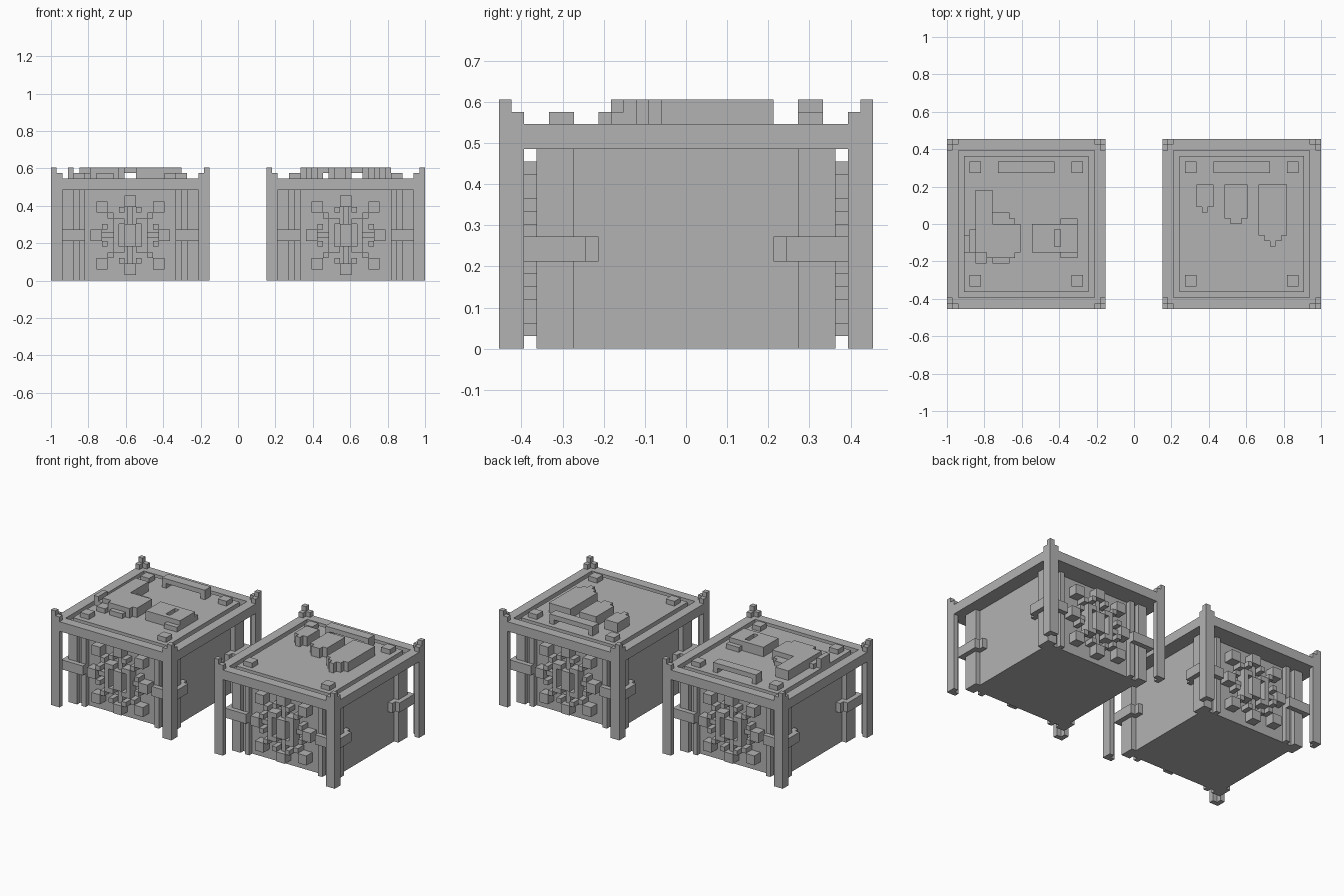
import bpy, bmesh
from mathutils import Vector

U = 2 / 66          # block size: everything sits on a small cube grid

cube = bpy.data.objects.get("Cube")
if cube:
    bpy.data.objects.remove(cube)

grey = bpy.data.materials.new("plain grey")
grey.use_nodes = True
grey.diffuse_color = (0.45, 0.45, 0.45, 1)
grey.node_tree.nodes["Principled BSDF"].inputs["Base Color"].default_value = (0.45, 0.45, 0.45, 1)


def part(name, boxes, cx, sx=(1,), sy=(1,)):
    """One object from blocks (x0, x1, y0, y1, z0, z1), mirrored by the signs."""
    bm = bmesh.new()
    for x0, x1, y0, y1, z0, z1 in boxes:
        for i in sx:
            for j in sy:
                size = Vector((x1 - x0, y1 - y0, z1 - z0))
                mid = Vector(((x0 + x1) / 2 * i + cx, (y0 + y1) / 2 * j, (z0 + z1) / 2))
                for v in bmesh.ops.create_cube(bm, size=1)["verts"]:
                    v.co = (v.co * size + mid) * U
    mesh = bpy.data.meshes.new(name)
    bm.to_mesh(mesh)
    bm.free()
    mesh.materials.append(grey)
    obj = bpy.data.objects.new(name, mesh)
    bpy.context.collection.objects.link(obj)


def snowflake():
    """Blocks for one quarter of the ornament on the end walls."""
    def both(x0, x1, z0, z1, front=13):
        return [(x0, x1, 11, front, 8 + z0, 8 + z1), (x0, x1, 11, front, 8 - z1, 8 - z0)]
    return (both(0, 1, 5, 7)          # top and bottom tips
            + both(4, 6, 4, 6)        # diagonal tips
            + both(5, 7, 0, 1)        # side tips
            + both(3, 4, 3, 4)        # diagonal links
            + both(2, 3, 0, 3)        # ring sides
            + both(1, 2, 2, 3)        # ring corners
            + both(0, 1, 0, 2)        # centre bar
            + both(0, .5, 2, 5, 12)   # spokes
            + both(3, 5, 0, .5, 12)
            + both(1, 2, 4, 5)        # small twigs
            + both(4, 5, 1, 2))


BOTH = (1, -1)
for side, cx in (("right", -19), ("left", 19)):
    def add(name, boxes, sx=BOTH, sy=BOTH):
        part(side + "_" + name, boxes, cx, sx, sy)

    # crate body with raised corner strips
    add("body", [(-11, 11, -11, 11, 0, 16)], (1,), (1,))
    add("corner_strips", [(10, 12, 9, 12, 0, 16), (8, 9, 10, 12, 0, 16)])

    # rim with a groove around the lid
    add("rim_base", [(-14, 14, -15, 15, 16, 17)], (1,), (1,))
    add("rim_ends", [(-14, 14, 13, 15, 17, 18)], (1,))
    add("rim_sides", [(12, 14, -13, 13, 17, 18)], BOTH, (1,))
    add("lid", [(-11, 11, -12, 12, 17, 18)], (1,), (1,))

    # angled corner posts with stepped finials
    add("posts", [(13, 14, 13, 15, 0, 16), (12, 13, 14, 15, 0, 16)])
    add("finials", [(13, 14, 14, 15, 18, 20), (12, 13, 14, 15, 18, 19),
                    (13, 14, 13, 14, 18, 19)])

    # brackets hooked around the corner strips
    add("brackets", [(8, 13, 12, 13, 7, 9), (12, 13, 8, 12, 7, 9), (11, 12, 7, 8, 7, 9),
                     (12, 13, 8, 9, 7, 9), (11, 12, 8, 9, 7, 9)])

    add("snowflakes", snowflake())

    # lid fittings
    add("lid_studs", [(8, 10, 9, 11, 18, 19)])
    add("handle", [(-5, 5, 9, 11, 19, 20), (-5, -4, 9, 11, 18, 19), (4, 5, 9, 11, 18, 19)],
        (1,), (1,))

# three icicles on the left lid
icicles = [(-8, -5, 3, 7), (-7, -6, 2, 3),
           (-3, 1, 1, 7), (-2, 0, 0, 1),
           (3, 8, -2, 7), (4, 7, -3, -2), (5, 6, -4, -3)]
part("left_icicles", [b + (18, 20) for b in icicles], 19)

# mitten-like figure and block on the right lid
figure = [(-9, -6, -1, 6, 20), (-6, -3, 0, 2, 19), (-3, -2, 0, 1, 19),
          (-9, -1, -5, 0, 20), (-10, -9, -5, -1, 19), (-11, -10, -5, -2, 20),
          (-9, -7, -7, -5, 19), (-7, -2, -6, -5, 20), (-6, -3, -7, -6, 19)]
part("right_figure", [(a, b, c, d, 18, z) for a, b, c, d, z in figure], -19)
block = [(1, 5, -5, 0, 20), (5, 6, -5, -4, 20), (5, 6, -1, 0, 20), (5, 6, -4, -1, 19),
         (6, 9, -5, 0, 20), (6, 9, 0, 1, 19), (6, 9, -6, -5, 19)]
part("right_block", [(a, b, c, d, 18, z) for a, b, c, d, z in block], -19)
